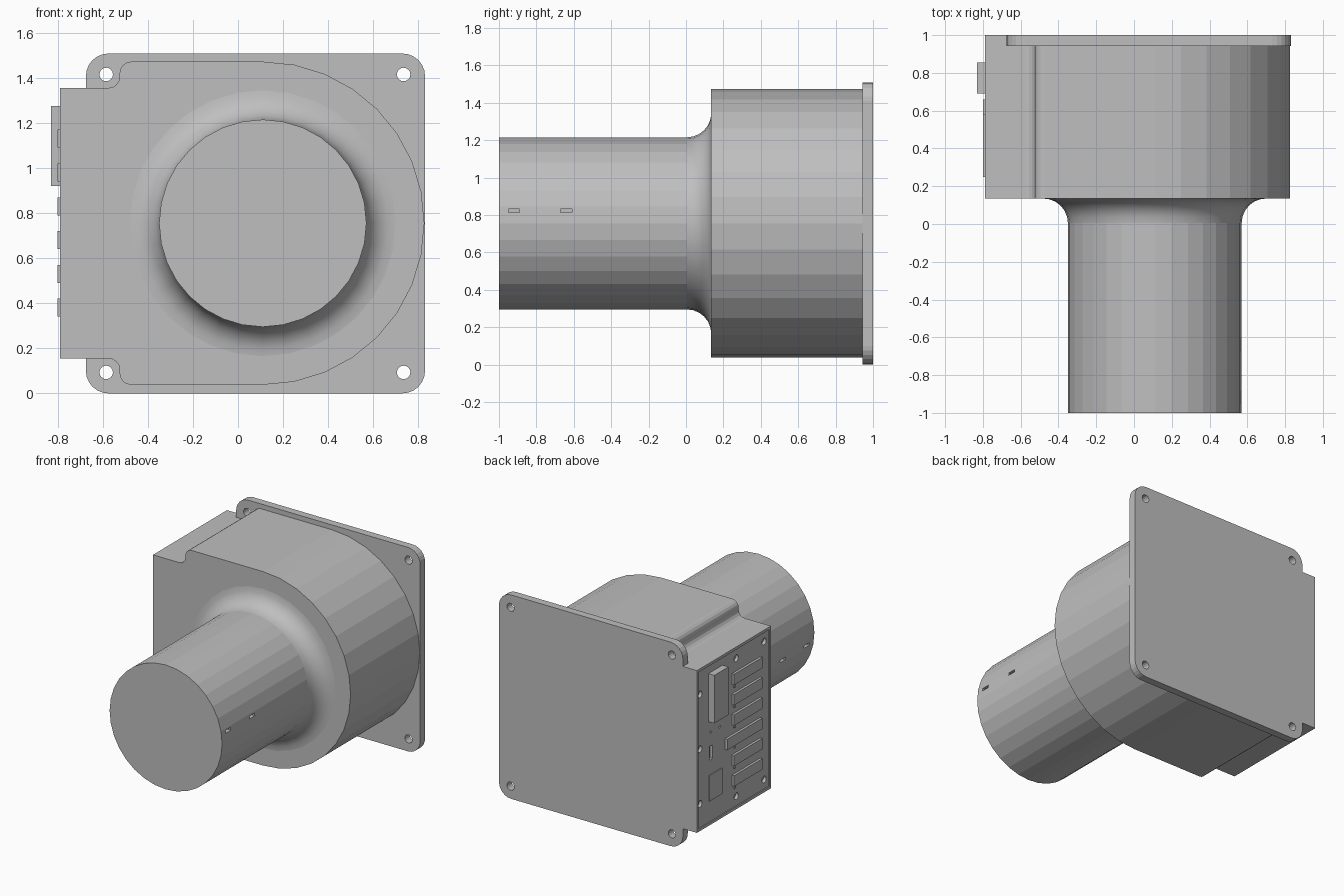
import bpy, bmesh, math
from mathutils import Matrix

cube = bpy.data.objects.get("Cube")
if cube:
    bpy.data.objects.remove(cube, do_unlink=True)

grey = bpy.data.materials.new("plain grey")
grey.use_nodes = True
grey.diffuse_color = (0.52, 0.52, 0.52, 1)
grey.node_tree.nodes["Principled BSDF"].inputs["Base Color"].default_value = (0.52, 0.52, 0.52, 1)

CX, CZ = 0.11, 0.755      # axis of the round parts
SIDE = -0.79              # x of the connector side


def finish(bm, name):
    bmesh.ops.recalc_face_normals(bm, faces=bm.faces)
    mesh = bpy.data.meshes.new(name)
    bm.to_mesh(mesh)
    bm.free()
    mesh.materials.append(grey)
    obj = bpy.data.objects.new(name, mesh)
    bpy.context.collection.objects.link(obj)
    return obj


def arc(x, z, r, start, end, n):
    angles = [math.radians(start + (end - start) * i / n) for i in range(n + 1)]
    return [(x + r * math.cos(a), z + r * math.sin(a)) for a in angles]


def extrude_profile(name, points, y0, y1):
    bm = bmesh.new()
    face = bm.faces.new([bm.verts.new((x, y0, z)) for x, z in points])
    moved = bmesh.ops.extrude_face_region(bm, geom=[face])["geom"]
    verts = [v for v in moved if isinstance(v, bmesh.types.BMVert)]
    bmesh.ops.translate(bm, verts=verts, vec=(0, y1 - y0, 0))
    return finish(bm, name)


def add_box(bm, x, y, z):
    size = [b - a for a, b in (x, y, z)]
    mid = [(a + b) / 2 for a, b in (x, y, z)]
    bmesh.ops.create_cube(bm, size=1, matrix=Matrix.Translation(mid) @ Matrix.Diagonal((*size, 1)))


def add_rod(bm, axis, centre, r, depth, sides=16):
    turn = Matrix.Rotation(math.pi / 2, 4, "X" if axis == "Y" else "Y")
    bmesh.ops.create_cone(bm, cap_ends=True, segments=sides, radius1=r, radius2=r,
                          depth=depth, matrix=Matrix.Translation(centre) @ turn)


def boolean(obj, other, operation):
    mod = obj.modifiers.new("boolean", "BOOLEAN")
    mod.operation = operation
    mod.solver = "EXACT"
    mod.object = other
    bpy.context.view_layer.objects.active = obj
    bpy.ops.object.modifier_apply(modifier=mod.name)
    bpy.data.objects.remove(other, do_unlink=True)


# Housing: rounded on one side, stepped towards the connector side
upper = arc(CX, CZ, 0.717, 0, 90, 8)
upper += arc(-0.475, 1.422, 0.05, 90, 180, 4)
upper += arc(-0.575, 1.405, 0.05, 0, -90, 4) + [(SIDE, 1.355)]
lower = [(x, 2 * CZ - z) for x, z in reversed(upper[1:])]
housing = extrude_profile("housing", upper + lower, 0.135, 1.0)

# Mounting flange with rounded corners and four bolt holes
R = 0.1
corners = [(0.83 - R, R, -90), (0.83 - R, 1.508 - R, 0),
           (-0.675 + R, 1.508 - R, 90), (-0.675 + R, R, 180)]
outline = [p for x, z, a in corners for p in arc(x, z, R, a, a + 90, 6)]
flange = extrude_profile("flange", outline, 0.943, 1.0)
boolean(housing, flange, "UNION")
bm = bmesh.new()
for x in (-0.585, 0.735):
    for z in (0.093, 1.415):
        add_rod(bm, "Y", (x, 0.97, z), 0.03, 0.2)
boolean(housing, finish(bm, "bolt_holes"), "DIFFERENCE")

# Shallow recess for the connector panel
bm = bmesh.new()
add_box(bm, (SIDE - 0.1, SIDE + 0.008), (0.155, 0.985), (0.175, 1.335))
boolean(housing, finish(bm, "panel_recess"), "DIFFERENCE")

# Screw holes and small slot in the panel
bm = bmesh.new()
for y, z in [(y, z) for y in (0.205, 0.53) for z in (0.245, 1.265)] + [(0.955, z) for z in (0.35, CZ, 1.16)]:
    add_rod(bm, "X", (SIDE, y, z), 0.025, 0.06, 12)
add_box(bm, (SIDE - 0.1, SIDE + 0.03), (0.805, 0.845), (0.63, 0.73))
for y in (0.72, 0.825):
    add_rod(bm, "X", (SIDE, y, 0.83), 0.01, 0.05, 8)
boolean(housing, finish(bm, "panel_holes"), "DIFFERENCE")

# Connectors, one of them wider, each with a small jack screw below it
bm = bmesh.new()
for i in range(6):
    z = 0.38 + 0.15 * i
    add_box(bm, (SIDE - 0.01, SIDE + 0.02), (0.25, 0.66 if i == 2 else 0.58), (z - 0.04, z + 0.04))
    add_rod(bm, "X", (SIDE + 0.006, 0.555, z - 0.06), 0.01, 0.012, 8)
finish(bm, "connectors")

# Raised power block and flush cover
bm = bmesh.new()
add_box(bm, (SIDE - 0.04, SIDE + 0.02), (0.69, 0.855), (0.92, 1.275))
finish(bm, "power_block")
bm = bmesh.new()
add_box(bm, (SIDE + 0.002, SIDE + 0.012), (0.7, 0.85), (0.33, 0.52))
finish(bm, "cover_plate")

# Lens barrel with a flared root
root = [(0.46 + 0.13 * (1 - math.cos(a)), 0.005 + 0.13 * math.sin(a))
        for a in [math.radians(15 * i) for i in range(7)]]
rings = [(0.46, -1.0)] + root + [(0.59, 0.16)]
bm = bmesh.new()
N = 32
loops = [[bm.verts.new((CX + r * math.cos(math.tau * i / N), y, CZ + r * math.sin(math.tau * i / N)))
          for i in range(N)] for r, y in rings]
for k in range(len(loops) - 1):
    for i in range(N):
        j = (i + 1) % N
        face = bm.faces.new((loops[k][i], loops[k][j], loops[k + 1][j], loops[k + 1][i]))
        face.smooth = 1 <= k <= 6
bm.faces.new(loops[0])
bm.faces.new(loops[-1])
for edge in bm.edges:
    if all(v in loops[-2] for v in edge.verts):
        edge.smooth = False
barrel = finish(bm, "barrel")

# Small slots on both sides of the barrel
bm = bmesh.new()
for side in (-1, 1):
    x, z = CX + 0.455 * side, CZ + 0.067 * side
    for y in (-0.92, -0.64):
        add_box(bm, (x - 0.03, x + 0.03), (y - 0.03, y + 0.03), (z - 0.01, z + 0.01))
boolean(barrel, finish(bm, "barrel_slots"), "DIFFERENCE")
